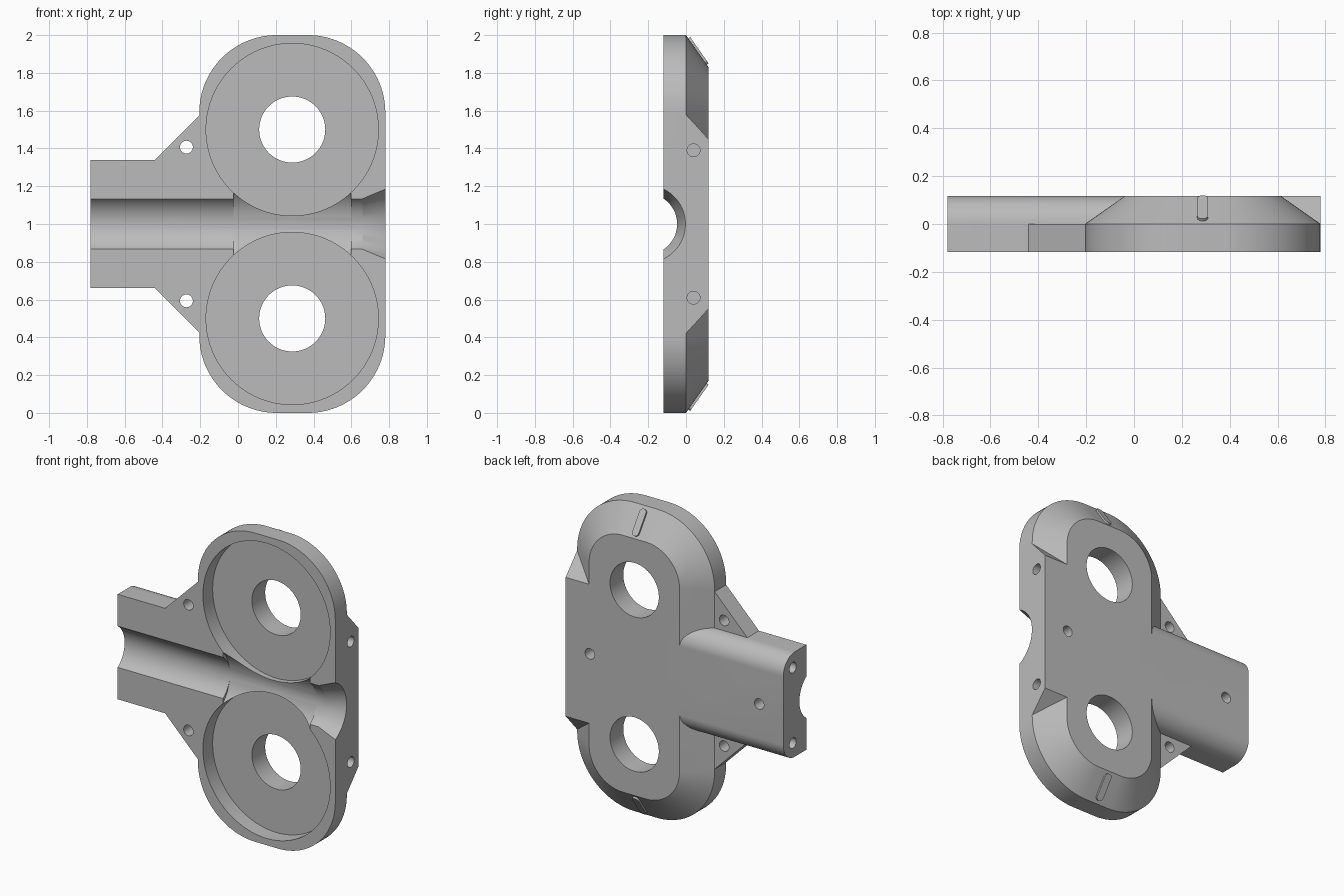
import bpy, bmesh, math
from mathutils import Vector

T = 0.118                      # half thickness
CX = 0.287                     # centre line of the two pockets
if "Cube" in bpy.data.objects:
    bpy.data.objects.remove(bpy.data.objects["Cube"])

grey = bpy.data.materials.new("plain_grey")
grey.use_nodes = True
colour = (0.5, 0.5, 0.5, 1)
grey.diffuse_color = colour
grey.node_tree.nodes["Principled BSDF"].inputs["Base Color"].default_value = colour


def loft(name, rings):
    """Closed solid through a series of matching rings."""
    bm = bmesh.new()
    loops = [[bm.verts.new(p) for p in ring] for ring in rings]
    n = len(loops[0])
    for a, b in zip(loops, loops[1:]):
        for i in range(n):
            bm.faces.new((a[i], a[(i + 1) % n], b[(i + 1) % n], b[i]))
    bm.faces.new(loops[0])
    bm.faces.new(loops[-1])
    bmesh.ops.recalc_face_normals(bm, faces=bm.faces)
    mesh = bpy.data.meshes.new(name)
    bm.to_mesh(mesh)
    bm.free()
    mesh.materials.append(grey)
    ob = bpy.data.objects.new(name, mesh)
    bpy.context.collection.objects.link(ob)
    return ob


def along_x(name, yz, x0, x1):
    return loft(name, [[(x, y, z) for y, z in yz] for x in (x0, x1)])


def along_y(name, xz, y0, y1):
    return loft(name, [[(x, y, z) for x, z in xz] for y in (y0, y1)])


def arc(cx, cy, r, start, end, n):
    return [(cx + r * math.cos(math.radians(start + (end - start) * i / n)),
             cy + r * math.sin(math.radians(start + (end - start) * i / n)))
            for i in range(n + 1)]


def circle(cx, cy, r, n=96):
    return arc(cx, cy, r, 0, 360, n)[:-1]


def rounded_rect(x0, x1, z0, z1, r, n=24):
    pts = []
    corners = ((x1 - r, z1 - r), (x0 + r, z1 - r), (x0 + r, z0 + r), (x1 - r, z0 + r))
    for k, (x, z) in enumerate(corners):
        pts += arc(x, z, r, 90 * k, 90 * k + 90, n)
    return pts


def combine(target, tool, operation):
    mod = target.modifiers.new("join", "BOOLEAN")
    mod.operation, mod.solver, mod.object = operation, "EXACT", tool
    bpy.context.view_layer.objects.active = target
    bpy.ops.object.modifier_apply(modifier=mod.name)
    bpy.data.objects.remove(tool)


def add(tool):
    combine(body, tool, "UNION")


def cut(tool):
    combine(body, tool, "DIFFERENCE")


def mirrored(points):
    return [(a, 2 - z) for a, z in points]


# Main plate with a bevelled back
INSET = 0.168
outer = rounded_rect(-0.205, 0.78, 0, 2, 0.41)
inner = rounded_rect(-0.205 + INSET, 0.78 - INSET, INSET, 2 - INSET, 0.41 - INSET)
body = loft("housing_half", [[(x, y, z) for x, z in ring]
                             for ring, y in ((outer, -T), (outer, 0), (inner, T))])

# Full-depth side block
add(along_x("side_block", [(-0.05, 1.58), (0, 1.58), (T, 1.45),
                           (T, 0.55), (0, 0.42), (-0.05, 0.42)], 0.3, 0.78))

# Stem with rounded back edges
stem = [(-T, 0.66), (-T, 1.34)] + arc(0, 1.34 - T, T, 90, 0, 16) + arc(0, 0.66 + T, T, 0, -90, 16)
add(along_x("stem", stem, -0.78, 0.1))

# Gussets between stem and plate
gusset = [(-0.44, 1.34), (-0.2, 1.58), (-0.1, 1.58), (-0.1, 1.25), (-0.44, 1.25)]
for shape in (gusset, mirrored(gusset)):
    add(along_y("gusset", shape, -T, 0))

# Round pockets with through holes, and gusset holes
for z in (0.5, 1.5):
    cut(along_y("pocket", circle(CX, z, 0.456), -0.3, -0.018))
    cut(along_y("pocket_hole", circle(CX, z, 0.175, 64), -0.3, 0.3))
for z in (0.593, 1.407):
    cut(along_y("gusset_hole", circle(-0.273, z, 0.034, 32), -0.3, 0.3))

# Channel, its wider middle and its flared mouth
AXIS = -T - 0.09
cut(along_x("channel", circle(AXIS, 1, 0.161), -0.9, 0.9))
cut(along_x("channel_middle", circle(-T - 0.159, 1, 0.229), -0.025, 0.597))
cut(loft("channel_mouth", [[(x, y, z) for y, z in circle(AXIS, 1, r)]
                           for x, r in ((0.64, 0.154), (0.84, 0.227))]))

# Blind screw holes in both ends and in the back
for z in (0.61, 1.39):
    cut(along_x("side_hole", circle(0.04, z, 0.034, 32), 0.66, 0.9))
for z in (0.755, 1.245):
    cut(along_x("stem_hole", circle(0.02, z, 0.034, 32), -0.9, -0.66))
for x in (-0.607, 0.607):
    cut(along_y("back_hole", circle(x, 1, 0.034, 32), 0.03, 0.3))

bpy.ops.object.select_all(action="DESELECT")
body.select_set(True)
bpy.context.view_layer.objects.active = body
bpy.ops.object.shade_smooth_by_angle(angle=math.radians(25))

# Raised pill marks on the bevels
pill = arc(0, 0.062, 0.023, 0, 180, 12) + arc(0, -0.062, 0.023, 180, 360, 12)
for side, name in ((1, "upper_mark"), (-1, "lower_mark")):
    slope = Vector((0, T, -INSET * side)).normalized()
    normal = Vector((0, INSET, T * side)).normalized()
    centre = Vector((CX, T / 2 + 0.002, 1 + side * (1 - INSET / 2 - 0.003)))
    loft(name, [[centre + Vector((a, 0, 0)) + slope * b + normal * h for a, b in pill]
                for h in (-0.02, 0.012)])
